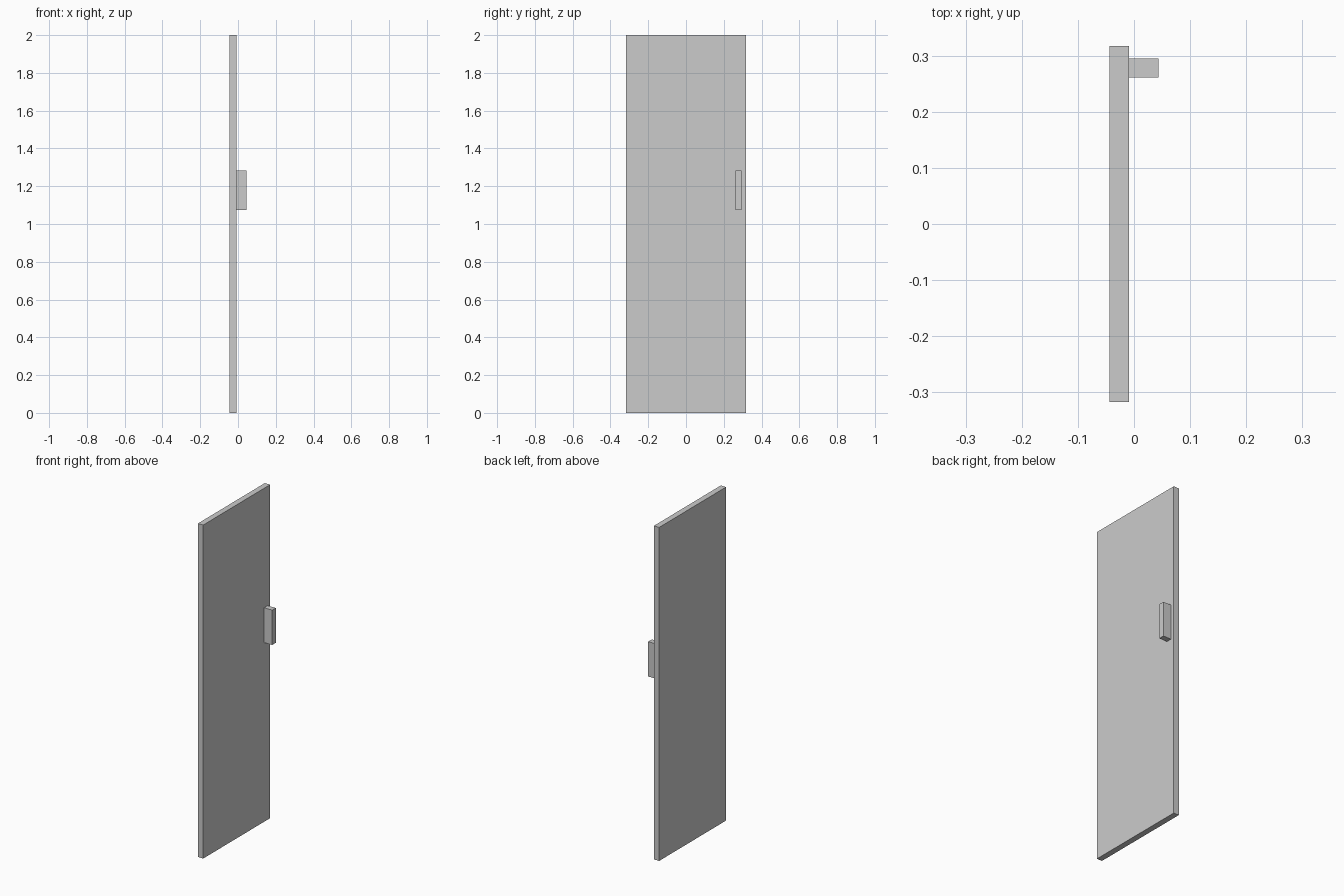
import bpy

if "Cube" in bpy.data.objects:
    bpy.data.objects.remove(bpy.data.objects["Cube"])


def box(name, lo, hi):
    """Add a box spanning two opposite corners."""
    centre = [(a + b) / 2 for a, b in zip(lo, hi)]
    bpy.ops.mesh.primitive_cube_add(size=1, location=centre)
    obj = bpy.context.object
    obj.name = name
    obj.scale = [b - a for a, b in zip(lo, hi)]
    bpy.ops.object.transform_apply(location=False, rotation=False, scale=True)
    return obj


# Tall flat door leaf
box("door_panel", (-0.044, -0.317, 0.0), (-0.009, 0.317, 2.0))

# Block handle near the opening edge
box("door_handle", (-0.009, 0.261, 1.074), (0.044, 0.295, 1.283))
